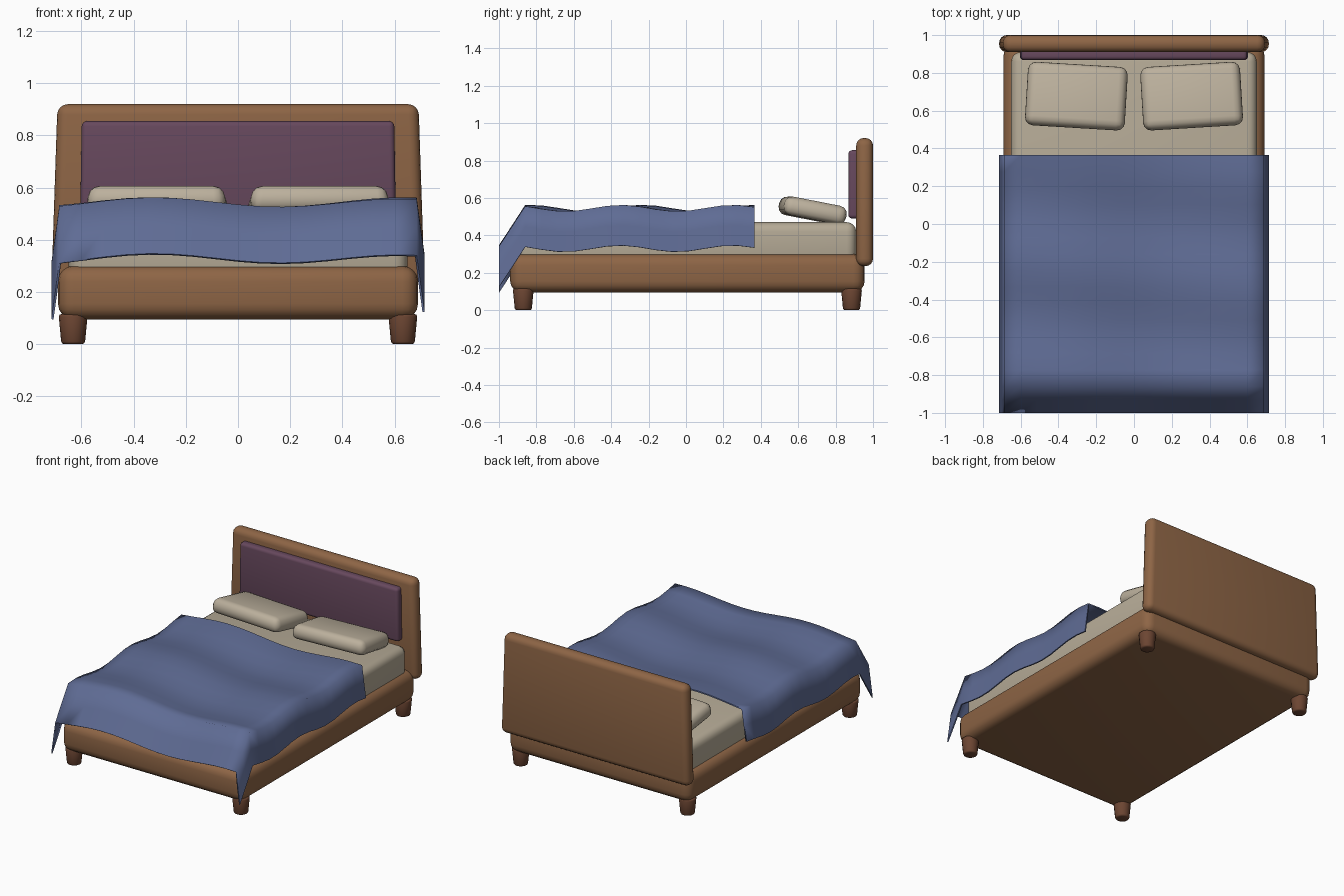
import bpy, bmesh
from math import cos, radians
from mathutils import Matrix

cube = bpy.data.objects.get("Cube")
if cube:
    bpy.data.objects.remove(cube, do_unlink=True)


def material(name, r, g, b):
    m = bpy.data.materials.new(name)
    m.use_nodes = True
    m.diffuse_color = (r, g, b, 1)
    m.node_tree.nodes["Principled BSDF"].inputs["Base Color"].default_value = (r, g, b, 1)
    return m


wood = material("warm wood", 0.27, 0.13, 0.06)
dark_wood = material("dark wood", 0.15, 0.06, 0.032)
plum = material("plum fabric", 0.135, 0.065, 0.11)
cream = material("cream linen", 0.47, 0.41, 0.31)
pillow_cream = material("pillow cotton", 0.50, 0.435, 0.335)
blue = material("blue blanket", 0.115, 0.15, 0.30)


def finish(name, bm, mat, angle=50):
    bmesh.ops.recalc_face_normals(bm, faces=bm.faces)
    mesh = bpy.data.meshes.new(name)
    bm.to_mesh(mesh)
    bm.free()
    mesh.materials.append(mat)
    obj = bpy.data.objects.new(name, mesh)
    bpy.context.collection.objects.link(obj)
    bpy.ops.object.select_all(action="DESELECT")
    obj.select_set(True)
    bpy.context.view_layer.objects.active = obj
    bpy.ops.object.shade_smooth_by_angle(angle=radians(angle))
    return obj


def rounded_box(name, low, high, radius, mat, top_scale=1.0, segments=4):
    """Box between two corners, with rounded edges and an optional narrower top."""
    size = [h - l for l, h in zip(low, high)]
    centre = [(h + l) / 2 for l, h in zip(low, high)]
    bm = bmesh.new()
    bmesh.ops.create_cube(bm, size=1)
    for v in bm.verts:
        if v.co.z > 0:
            v.co.x *= top_scale
    bmesh.ops.scale(bm, vec=size, verts=bm.verts)
    bmesh.ops.bevel(bm, geom=bm.edges[:], offset=radius, segments=segments,
                    profile=0.5, affect="EDGES", clamp_overlap=True)
    obj = finish(name, bm, mat)
    obj.location = centre
    return obj


# Base, mattress and headboard
rounded_box("bed_frame", (-0.69, -0.94, 0.095), (0.69, 0.955, 0.3), 0.06, wood)
rounded_box("mattress", (-0.65, -0.9, 0.25), (0.65, 0.91, 0.47), 0.05, cream)
rounded_box("headboard", (-0.715, 0.91, 0.235), (0.715, 1.0, 0.92), 0.04, wood, 0.968)
rounded_box("headboard_panel", (-0.605, 0.868, 0.49), (0.605, 0.93, 0.855), 0.02, plum, 0.99)

# Tapered legs
for side, x in (("left", 0.632), ("right", -0.632)):
    for end, y in (("front", -0.87), ("back", 0.885)):
        bm = bmesh.new()
        bmesh.ops.create_cone(bm, cap_ends=True, segments=16, radius1=0.045,
                              radius2=0.056, depth=0.115)
        rims = [e for e in bm.edges if abs(e.verts[0].co.z - e.verts[1].co.z) < 0.01]
        bmesh.ops.bevel(bm, geom=rims, offset=0.01, segments=2, profile=0.5, affect="EDGES")
        leg = finish(f"{end}_{side}_leg", bm, dark_wood)
        leg.location = (x, y, 0.0575)

# Pillows, turned slightly towards each other
for side, s in (("left", 1), ("right", -1)):
    pillow = rounded_box(f"{side}_pillow", (-0.268, -0.17, -0.05), (0.268, 0.17, 0.05),
                         0.042, pillow_cream, 0.97, 3)
    pillow.matrix_world = (Matrix.Translation((s * 0.305, 0.677, 0.533))
                           @ Matrix.Rotation(radians(s * 3.5), 4, "Z")
                           @ Matrix.Rotation(radians(-11), 4, "X"))


# Blanket: a wavy sheet whose side and front drops add up at the corners
def wave(x, y):
    return 0.017 * cos(10.5 * (y + 0.35) + 1.2 * (x - 0.7)) + 0.018 * cos(6.5 * (x + 0.33))


COLS, ROWS = 16, 14
columns = [(-0.685 + 1.37 * i / COLS, 0) for i in range(COLS + 1)]
columns = [(-0.715, 0.215), (-0.7, 0.108)] + columns + [(0.7, 0.108), (0.715, 0.215)]
rows = [(-1.0, 0.215), (-0.93, 0.108)]
rows += [(-0.86 + 1.225 * j / ROWS, 0) for j in range(ROWS + 1)]

bm = bmesh.new()
grid = [[bm.verts.new((x, y, 0.528 + wave(x, y if y > -0.86 else -0.86) - side - front))
         for x, side in columns] for y, front in rows]
for a, b in zip(grid, grid[1:]):
    for i in range(len(a) - 1):
        bm.faces.new((a[i], a[i + 1], b[i + 1], b[i]))
bmesh.ops.recalc_face_normals(bm, faces=bm.faces)
if sum(f.normal.z for f in bm.faces) < 0:
    bmesh.ops.reverse_faces(bm, faces=bm.faces)
# Closed underside gives the cloth a little thickness
bmesh.ops.solidify(bm, geom=bm.faces[:], thickness=0.008)
top = max(v.co.x for v in bm.verts)
bmesh.ops.scale(bm, vec=(0.715 / top, 1, 1), verts=bm.verts)
front_edge = min(v.co.y for v in bm.verts)
bmesh.ops.translate(bm, vec=(0, max(0, -1.0 - front_edge), 0), verts=bm.verts)
finish("blanket", bm, blue, 88)
